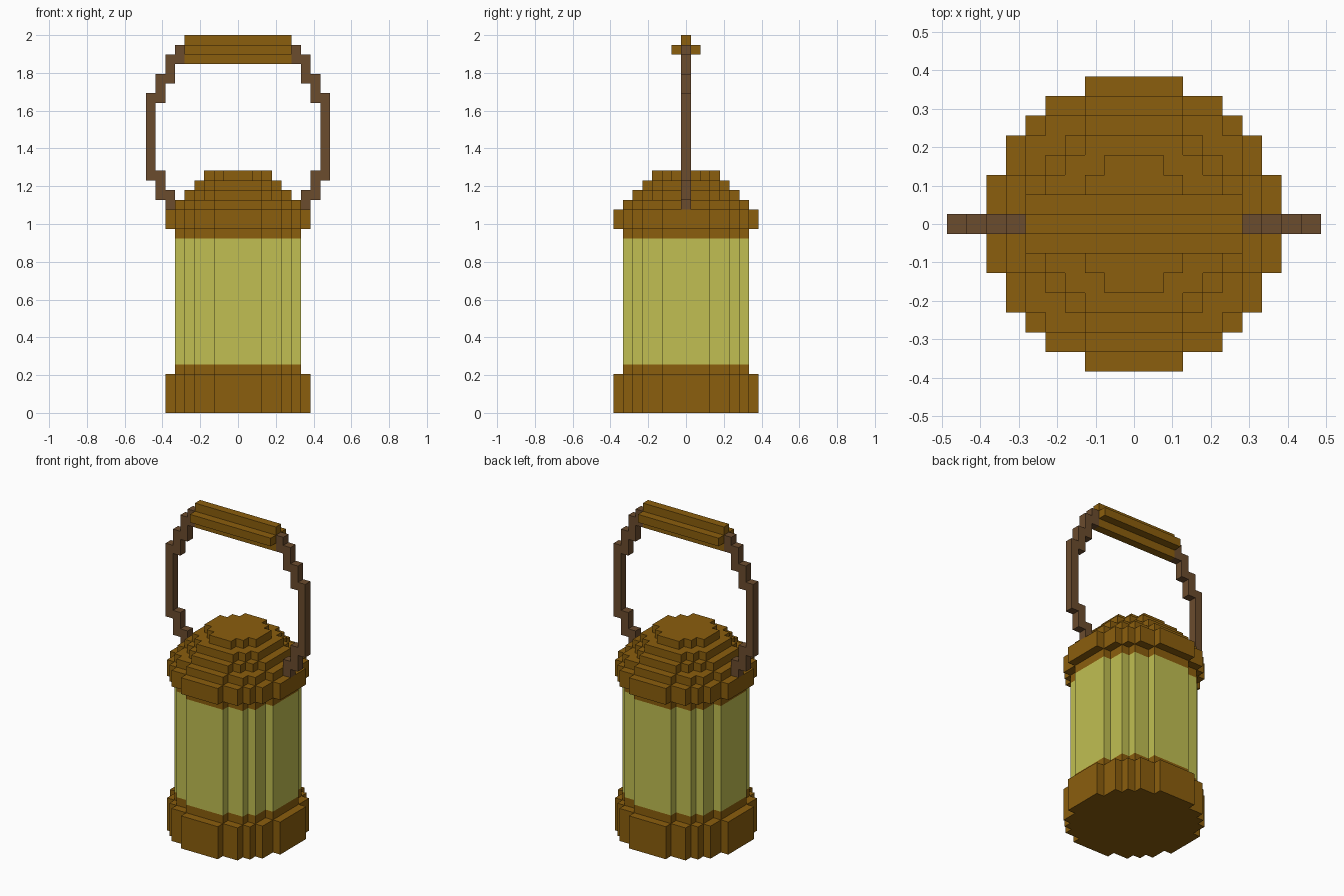
import bpy, bmesh, math
from mathutils import Vector

cube = bpy.data.objects.get("Cube")
if cube:
    bpy.data.objects.remove(cube, do_unlink=True)

V = 2 / 39  # size of one block


def material(name, rgb):
    m = bpy.data.materials.new(name)
    m.use_nodes = True
    m.diffuse_color = (*rgb, 1)
    m.node_tree.nodes["Principled BSDF"].inputs["Base Color"].default_value = (*rgb, 1)
    return m


BRASS = material("brass brown", (0.258, 0.112, 0.004))
GLASS = material("yellow glass", (0.533, 0.521, 0.084))
DARK = material("dark brown", (0.147, 0.072, 0.027))


def prism(name, outline, axis, start, end, mat):
    """Extrude a flat outline (in blocks) along the x, y or z axis."""
    place = {"x": lambda u, w: (start, u, w),
             "y": lambda u, w: (u, start, w),
             "z": lambda u, w: (u, w, start)}[axis]
    shift = Vector([(end - start) * V if a == axis else 0 for a in "xyz"])
    bm = bmesh.new()
    face = bm.faces.new([bm.verts.new(Vector(place(u, w)) * V) for u, w in outline])
    geom = bmesh.ops.extrude_face_region(bm, geom=[face], use_keep_orig=True)["geom"]
    bmesh.ops.translate(bm, vec=shift, verts=[g for g in geom if isinstance(g, bmesh.types.BMVert)])
    bmesh.ops.recalc_face_normals(bm, faces=bm.faces)
    mesh = bpy.data.meshes.new(name)
    bm.to_mesh(mesh)
    bm.free()
    mesh.materials.append(mat)
    obj = bpy.data.objects.new(name, mesh)
    bpy.context.collection.objects.link(obj)
    return obj


def round_outline(width):
    """Stepped circle, the given odd number of blocks across."""
    r, n = width / 2, width // 2
    half = [math.floor(math.sqrt(r * r - i * i)) + 0.5 for i in range(n + 1)]
    quarter = []
    for i in range(n):
        if half[i] != half[i + 1]:
            quarter += [(half[i], i + 0.5), (half[i + 1], i + 0.5)]
    quarter.append((half[n], r))
    points = []
    for _ in range(4):
        points += quarter
        quarter = [(-y, x) for x, y in quarter]
    return points


# Round body layers: name, width, bottom, top, material
for name, width, z0, z1, mat in [
    ("base", 15, 0, 4, BRASS),
    ("base_collar", 13, 4, 5, BRASS),
    ("glass", 13, 5, 18, GLASS),
    ("lid_collar", 13, 18, 19, BRASS),
    ("lid_rim", 15, 19, 21, BRASS),
    ("lid_step_1", 13, 21, 22, BRASS),
    ("lid_step_2", 11, 22, 23, BRASS),
    ("lid_step_3", 9, 23, 24, BRASS),
    ("lid_top", 7, 24, 25, BRASS),
]:
    prism(name, round_outline(width), "z", z0, z1, mat)

# Stepped handle arm, mirrored to the other side
arm = [(5.5, 38), (6.5, 38), (6.5, 37), (7.5, 37), (7.5, 35), (8.5, 35),
       (8.5, 33), (9.5, 33), (9.5, 24), (8.5, 24), (8.5, 22), (7.5, 22),
       (7.5, 21), (6.5, 21), (6.5, 23), (7.5, 23), (7.5, 25), (8.5, 25),
       (8.5, 32), (7.5, 32), (7.5, 34), (6.5, 34), (6.5, 36), (5.5, 36)]
handle = prism("handle_arms", arm, "y", -0.5, 0.5, DARK)
handle.modifiers.new("Mirror", "MIRROR").use_axis[0] = True

# Cross-shaped grip
cross = [(-0.5, 36), (0.5, 36), (0.5, 37), (1.5, 37), (1.5, 38), (0.5, 38),
         (0.5, 39), (-0.5, 39), (-0.5, 38), (-1.5, 38), (-1.5, 37), (-0.5, 37)]
prism("handle_grip", cross, "x", -5.5, 5.5, BRASS)
